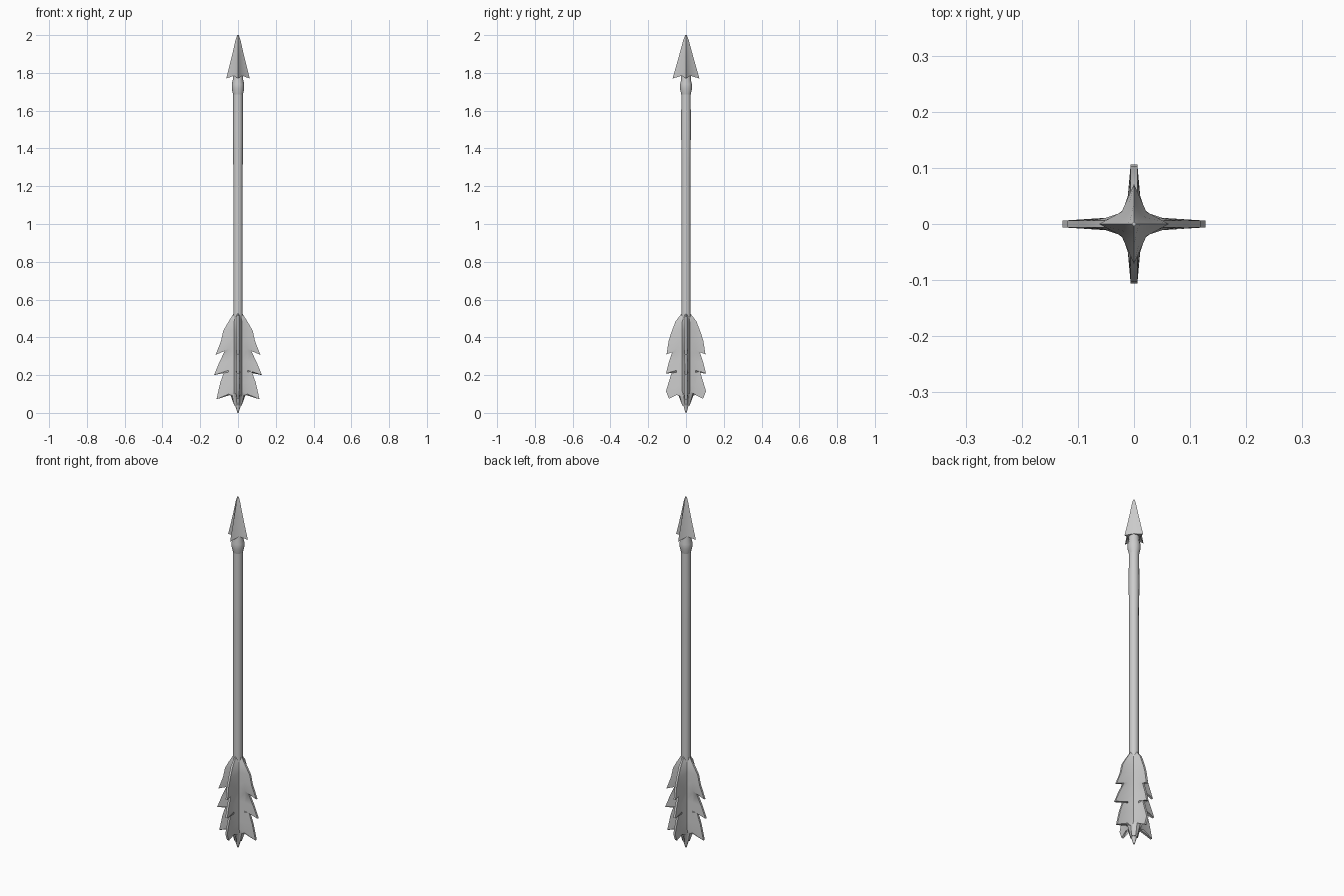
import bpy, bmesh
from math import sin, cos, pi

if "Cube" in bpy.data.objects:
    bpy.data.objects.remove(bpy.data.objects["Cube"])


def make_object(name, verts, faces):
    mesh = bpy.data.meshes.new(name)
    mesh.from_pydata(verts, [], faces)
    bm = bmesh.new()
    bm.from_mesh(mesh)
    bmesh.ops.recalc_face_normals(bm, faces=bm.faces)
    bm.to_mesh(mesh)
    bm.free()
    obj = bpy.data.objects.new(name, mesh)
    bpy.context.collection.objects.link(obj)
    bpy.ops.object.select_all(action='DESELECT')
    obj.select_set(True)
    bpy.context.view_layer.objects.active = obj
    bpy.ops.object.shade_smooth_by_angle(angle=0.7)
    return obj


def loft(name, rings):
    """Skin a stack of equal-sized rings and cap both ends."""
    n = len(rings[0])
    verts = [p for ring in rings for p in ring]
    faces = [(k * n + i, k * n + (i + 1) % n, (k + 1) * n + (i + 1) % n, (k + 1) * n + i)
             for k in range(len(rings) - 1) for i in range(n)]
    faces += [tuple(range(n)), tuple(range(len(verts) - n, len(verts)))]
    return make_object(name, verts, faces)


def circle(r, z, n=10):
    return [(r * cos(2 * pi * i / n), r * sin(2 * pi * i / n), z) for i in range(n)]


# Shaft with pointed tail, and the swollen binding under the head
loft("shaft", [circle(r, z) for r, z in
               [(0.003, 0.0), (0.012, 0.03), (0.021, 0.085), (0.024, 0.2), (0.025, 0.52),
                (0.025, 1.3), (0.027, 1.5), (0.026, 1.69)]])
loft("binding", [circle(r, z) for r, z in
                 [(0.025, 1.68), (0.033, 1.715), (0.033, 1.74), (0.027, 1.765), (0.027, 1.81)]])


# Arrowhead: four-ridged star section, hollowed at the base
def star(rx, ry, valley, z, z_valley):
    d = valley * cos(pi / 4)
    return [(rx, 0, z), (d, d, z_valley), (0, ry, z), (-d, d, z_valley),
            (-rx, 0, z), (-d, -d, z_valley), (0, -ry, z), (d, -d, z_valley)]


loft("arrowhead", [star(0.012, 0.012, 0.01, 1.79, 1.79),
                   star(0.062, 0.071, 0.031, 1.77, 1.785),
                   star(0.032, 0.037, 0.02, 1.89, 1.89),
                   star(0.013, 0.014, 0.01, 1.975, 1.975),
                   star(0.004, 0.004, 0.003, 2.0, 2.0)])


# Feathers: saw-toothed vanes (outer radius, height), thick at the root
SIDE_VANE = [(0.024, 0.525), (0.055, 0.475), (0.078, 0.435), (0.09, 0.38), (0.119, 0.307),
             (0.07, 0.328), (0.1, 0.265), (0.127, 0.2), (0.072, 0.222), (0.094, 0.16),
             (0.114, 0.072), (0.04, 0.095), (0.012, 0.04)]
FRONT_VANE = [(0.024, 0.525), (0.055, 0.485), (0.08, 0.42), (0.092, 0.38), (0.103, 0.31),
              (0.073, 0.322), (0.092, 0.265), (0.106, 0.208), (0.074, 0.22), (0.106, 0.115),
              (0.09, 0.075), (0.05, 0.12), (0.012, 0.04)]


def feather(name, outline, turn):
    c, s = cos(turn), sin(turn)
    verts, faces = [], []
    last = len(outline) - 1
    for i, (r, z) in enumerate(outline):
        root_z = 0.525 - i / last * 0.485
        mid = min(0.05, max(0.02, r * 0.75))
        t = mid / r if r > mid else 0.9
        fade = 0.5 if i in (0, last) else 1
        section = [(0.012, root_z, 0.024), (mid, root_z + (z - root_z) * t, 0.011), (r, z, 0.006)]
        ring = [(a, w * fade, h) for a, h, w in section]
        ring += [(a, -w * fade, h) for a, h, w in reversed(section)]
        verts += [(x * c - y * s, x * s + y * c, h) for x, y, h in ring]
    for k in range(last):
        a, b = k * 6, (k + 1) * 6
        faces += [(a + j, a + (j + 1) % 6, b + (j + 1) % 6, b + j) for j in range(6)]
    faces += [tuple(range(6)), tuple(range(last * 6, last * 6 + 6))]
    make_object(name, verts, faces)


for i, side in enumerate(("right", "back", "left", "front")):
    feather(side + "_feather", FRONT_VANE if i % 2 else SIDE_VANE, i * pi / 2)
